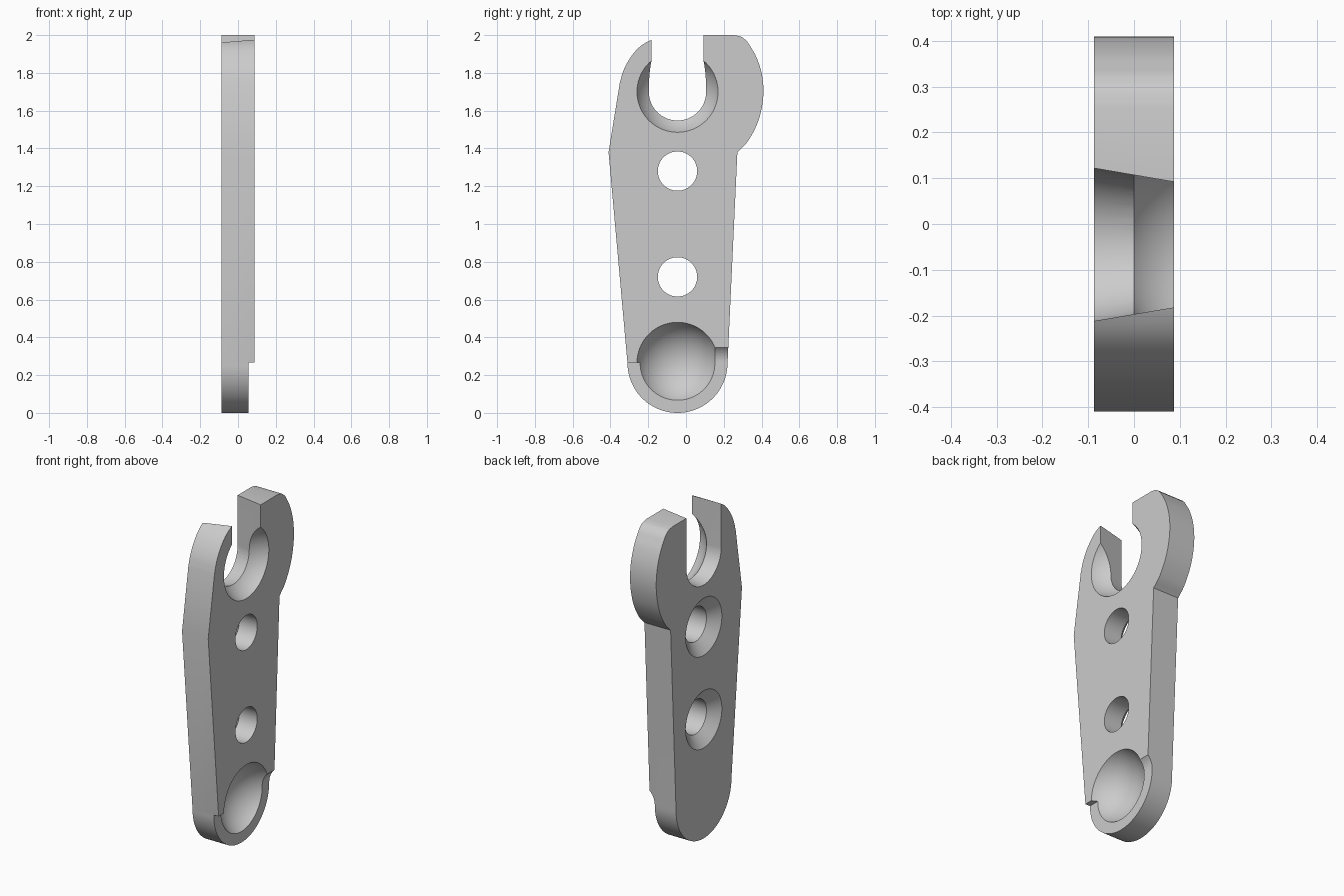
import bpy, bmesh, math
from mathutils import Matrix, Vector

cube = bpy.data.objects.get("Cube")
if cube:
    bpy.data.objects.remove(cube)

HALF = 0.0875          # half the plate thickness
YC = -0.045            # shared axis of holes, slot and sockets
LOW, HIGH = 0.265, 1.70  # heights of the two socket centres

metal = bpy.data.materials.new("light grey metal")
metal.use_nodes = True
metal.diffuse_color = (0.6, 0.6, 0.6, 1)
metal.node_tree.nodes["Principled BSDF"].inputs["Base Color"].default_value = (0.6, 0.6, 0.6, 1)


def finish(name, bm):
    bmesh.ops.recalc_face_normals(bm, faces=bm.faces)
    mesh = bpy.data.meshes.new(name)
    bm.to_mesh(mesh)
    bm.free()
    mesh.materials.append(metal)
    obj = bpy.data.objects.new(name, mesh)
    bpy.context.collection.objects.link(obj)
    return obj


def loft(name, a, b):
    """Solid between two matching closed loops of 3D points."""
    bm = bmesh.new()
    va, vb = [bm.verts.new(p) for p in a], [bm.verts.new(p) for p in b]
    n = len(va)
    bm.faces.new(va)
    bm.faces.new(vb[::-1])
    for i in range(n):
        j = (i + 1) % n
        bm.faces.new((va[i], vb[i], vb[j], va[j]))
    return finish(name, bm)


def arc(cy, cz, r, a0, a1, n):
    steps = [math.radians(a0 + (a1 - a0) * i / n) for i in range(n + 1)]
    return [(cy + r * math.cos(t), cz + r * math.sin(t)) for t in steps]


def spline(pts, n=5):
    """Smooth curve through a few points."""
    p = [Vector(q) for q in pts]
    p = [2 * p[0] - p[1]] + p + [2 * p[-1] - p[-2]]
    out = []
    for i in range(1, len(p) - 2):
        a, b, c, d = p[i - 1:i + 3]
        for k in range(n):
            t = k / n
            out.append(tuple(0.5 * (2 * b + (c - a) * t + (2 * a - 5 * b + 4 * c - d) * t * t
                                    + (3 * b - a - 3 * c + d) * t ** 3)))
    return out + [tuple(pts[-1])]


def at_x(x, loop):
    return [(x, y, z) for y, z in loop]


# Plate outline: round foot, tapering sides, bulging hook at the top
outline = arc(YC, LOW, 0.265, 180, 360, 48)
outline += spline([(0.272, 1.38), (0.325, 1.435), (0.375, 1.525), (0.402, 1.62), (0.41, 1.71),
                   (0.40, 1.80), (0.372, 1.885), (0.335, 1.95)])
outline += spline([(0.325, 1.965), (0.295, 1.99), (0.255, 2.0)], 4)
outline += [(-0.08, 2.0)]
outline += spline([(-0.11, 1.997), (-0.183, 1.975), (-0.245, 1.938), (-0.295, 1.88),
                   (-0.33, 1.815), (-0.35, 1.75)])
outline += [(-0.41, 1.38)]
plate = loft("hook_plate", at_x(-HALF, outline), at_x(HALF, outline))
cutters = []


# Tapered open slot in the hook, wider on the back face
def slot_loop(x):
    r = 0.152 - 0.171 * x
    return at_x(x, [(YC - r, 2.2)] + arc(YC, HIGH, r, 180, 360, 48) + [(YC + r, 2.2)])


cutters.append(loft("slot_cutter", slot_loop(-0.15), slot_loop(0.15)))

# Spherical sockets sunk into the +x face
for name, z in (("upper_socket_cutter", HIGH), ("lower_socket_cutter", LOW)):
    bm = bmesh.new()
    bmesh.ops.create_uvsphere(bm, u_segments=96, v_segments=64, radius=0.232,
                              matrix=Matrix.Translation((0.1757, YC, z)) @ Matrix.Rotation(math.pi / 2, 4, 'Y'))
    cutters.append(finish(name, bm))

# Two bolt holes, countersunk on the -x face
R_HOLE, R_SINK, DEPTH = 0.104, 0.173, 0.055
for z in (0.72, 1.28):
    slope = (R_SINK - R_HOLE) / DEPTH
    rings = [(-HALF - 0.02, R_SINK + 0.02 * slope), (-HALF + DEPTH, R_HOLE), (HALF + 0.05, R_HOLE)]
    bm = bmesh.new()
    loops = [[bm.verts.new(p) for p in at_x(x, arc(YC, z, r, 0, 360, 64)[:-1])] for x, r in rings]
    for a, b in zip(loops, loops[1:]):
        for i in range(64):
            j = (i + 1) % 64
            bm.faces.new((a[i], b[i], b[j], a[j]))
    bm.faces.new(loops[0])
    bm.faces.new(loops[-1])
    cutters.append(finish("bolt_hole_cutter", bm))

# Relief step round the foot: square on the front side, coved on the back side
STEP = 0.055
square = [(STEP, -0.1), (0.15, -0.1), (0.15, 0.268), (STEP, 0.268)]
R = 0.103
cove = [(STEP + R - R * math.cos(t), 0.27 + R * math.sin(t))
        for t in [math.radians(46.7) * i / 12 for i in range(13)]]
cove = [(0.15, -0.1), (STEP, -0.1)] + cove + [(0.15, cove[-1][1])]
for name, prof, y0, y1 in (("front_step_cutter", square, -0.6, YC + 0.01),
                           ("back_step_cutter", cove, YC, 0.6)):
    cutters.append(loft(name, [(x, y0, z) for x, z in prof], [(x, y1, z) for x, z in prof]))

# Cut everything out of the plate
bpy.ops.object.select_all(action='DESELECT')
plate.select_set(True)
bpy.context.view_layer.objects.active = plate
for c in cutters:
    c.hide_render = True
    mod = plate.modifiers.new(c.name, 'BOOLEAN')
    mod.operation = 'DIFFERENCE'
    mod.solver = 'EXACT'
    mod.object = c
    bpy.ops.object.modifier_apply(modifier=mod.name)
for c in cutters:
    bpy.data.objects.remove(c)

bpy.ops.object.shade_smooth_by_angle(angle=math.radians(20))
